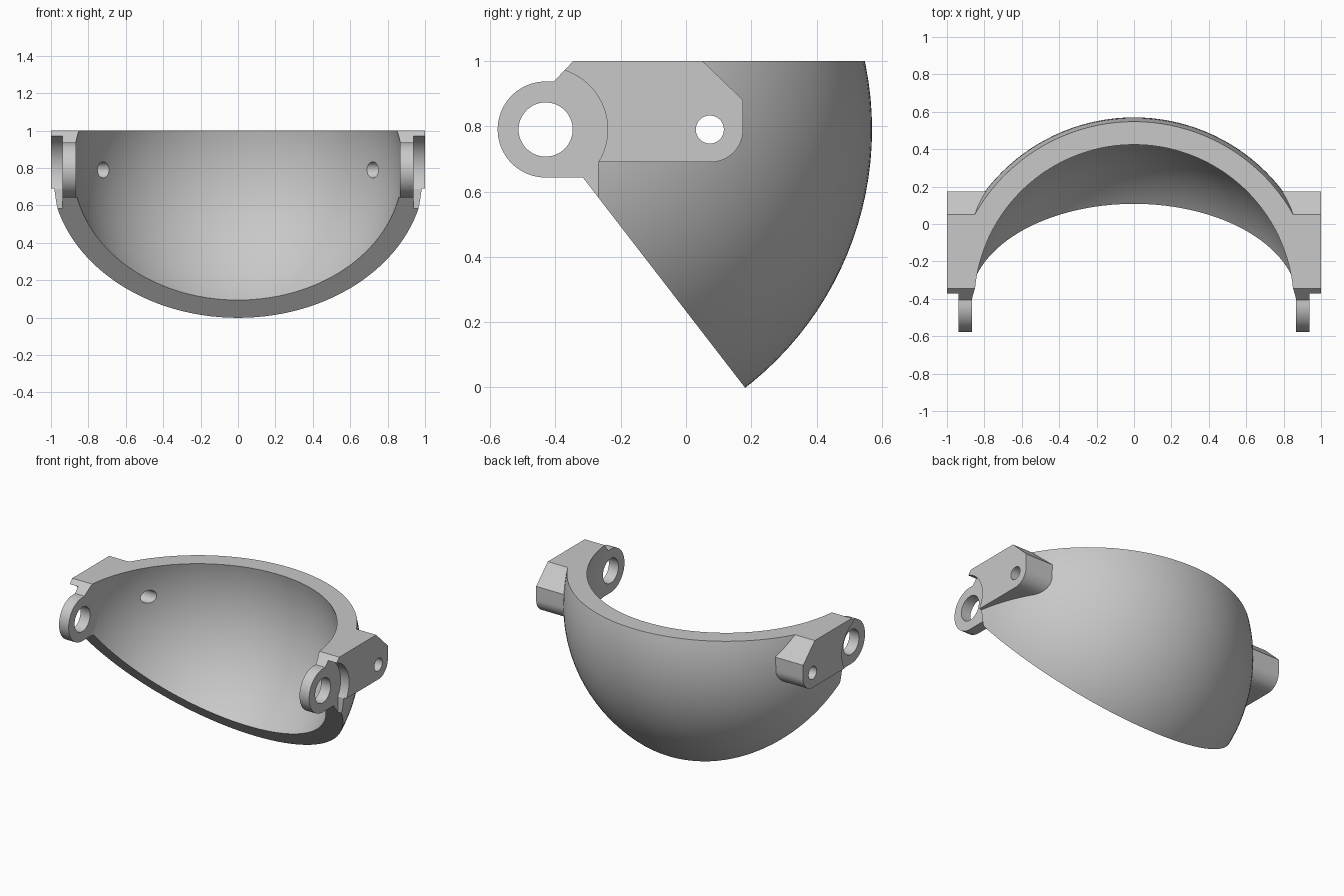
import bpy, bmesh
from math import sin, cos, pi, radians
from mathutils import Matrix, Vector

if "Cube" in bpy.data.objects:
    bpy.data.objects.remove(bpy.data.objects["Cube"], do_unlink=True)

PY, PZ = -0.43, 0.79          # hinge axis, runs along x
PIVOT = Vector((0, PY, PZ))
OUTER_R, INNER_R = 1.0, 0.88
EAR_IN, EAR_OUT = 0.865, 0.937


def finish(name, bm):
    bmesh.ops.recalc_face_normals(bm, faces=bm.faces)
    mesh = bpy.data.meshes.new(name)
    bm.to_mesh(mesh)
    bm.free()
    obj = bpy.data.objects.new(name, mesh)
    bpy.context.collection.objects.link(obj)
    return obj


def sphere(name, radius):
    bm = bmesh.new()
    bmesh.ops.create_uvsphere(bm, u_segments=128, v_segments=64, radius=radius)
    bm.transform(Matrix.Translation(PIVOT) @ Matrix.Rotation(pi / 2, 4, 'Y'))
    return finish(name, bm)


def prism(name, profile, *spans):
    """Extrude a (y, z) outline along x, once for each span."""
    bm = bmesh.new()
    for x0, x1 in spans:
        face = bm.faces.new([bm.verts.new((x0, y, z)) for y, z in profile])
        grown = bmesh.ops.extrude_face_region(bm, geom=[face])["geom"]
        verts = [v for v in grown if isinstance(v, bmesh.types.BMVert)]
        bmesh.ops.translate(bm, verts=verts, vec=(x1 - x0, 0, 0))
    return finish(name, bm)


def both(x0, x1):
    return (x0, x1), (-x1, -x0)


def arc(cy, cz, r, start, end, steps=40):
    angles = [radians(start + (end - start) * i / steps) for i in range(steps + 1)]
    return [(cy + r * cos(a), cz + r * sin(a)) for a in angles]


def combine(body, tool, operation):
    mod = body.modifiers.new(operation, 'BOOLEAN')
    mod.operation, mod.solver, mod.object = operation, 'EXACT', tool
    bpy.context.view_layer.objects.active = body
    bpy.ops.object.modifier_apply(modifier=mod.name)
    bpy.data.objects.remove(tool, do_unlink=True)


# Spherical bowl with side mounting blocks, hollowed out
body = sphere("bowl_with_hinge_ears", OUTER_R)
block = [(-0.5, 1.1), (-0.054, 1.1), (0.175, 0.88)]
block += arc(0.075, PZ, 0.1, 0, -90, 16) + [(-0.5, 0.69)]
combine(body, prism("mounting_blocks", block, *both(0.75, 1.0)), 'UNION')
combine(body, sphere("hollow", INNER_R), 'DIFFERENCE')

# Flat hinge plates at both sides
plate = [(-0.7, 0.6), (-0.2, 0.6), (-0.2, 1.1), (-0.7, 1.1)]
combine(body, prism("hinge_plates", plate, *both(EAR_IN, EAR_OUT)), 'UNION')

# Side outline: flat rim, slanted front edge and round ears
outline = arc(PY, PZ, 0.147, 90, 270)
outline += [(-0.316, PZ - 0.147), (0.566, -0.5), (0.9, -0.5), (0.9, 1.0),
            (-0.345, 1.0), (-0.405, PZ + 0.147)]
combine(body, prism("side_outline", outline, (-1.2, 1.2)), 'INTERSECT')

# Round clearance recess outside each ear
recess = [(-0.27, 0.4)] + arc(PY, PZ, 0.19, -32.5, 180) + [(-0.8, PZ), (-0.8, 0.4)]
combine(body, prism("ear_recesses", recess, *both(EAR_OUT, 1.2)), 'DIFFERENCE')

# Hinge holes and small pin holes
for name, y, r in (("hinge_hole", PY, 0.083), ("pin_hole", 0.073, 0.043)):
    combine(body, prism(name, arc(y, PZ, r, 0, 352.5, 47), (-1.2, 1.2)), 'DIFFERENCE')

# Single grey finish
grey = bpy.data.materials.new("light_grey")
grey.use_nodes = True
colour = (0.58, 0.58, 0.58, 1)
grey.diffuse_color = colour
grey.node_tree.nodes["Principled BSDF"].inputs["Base Color"].default_value = colour
body.data.materials.clear()
body.data.materials.append(grey)

bpy.ops.object.select_all(action='DESELECT')
body.select_set(True)
bpy.context.view_layer.objects.active = body
bpy.ops.object.shade_smooth_by_angle(angle=radians(25))
